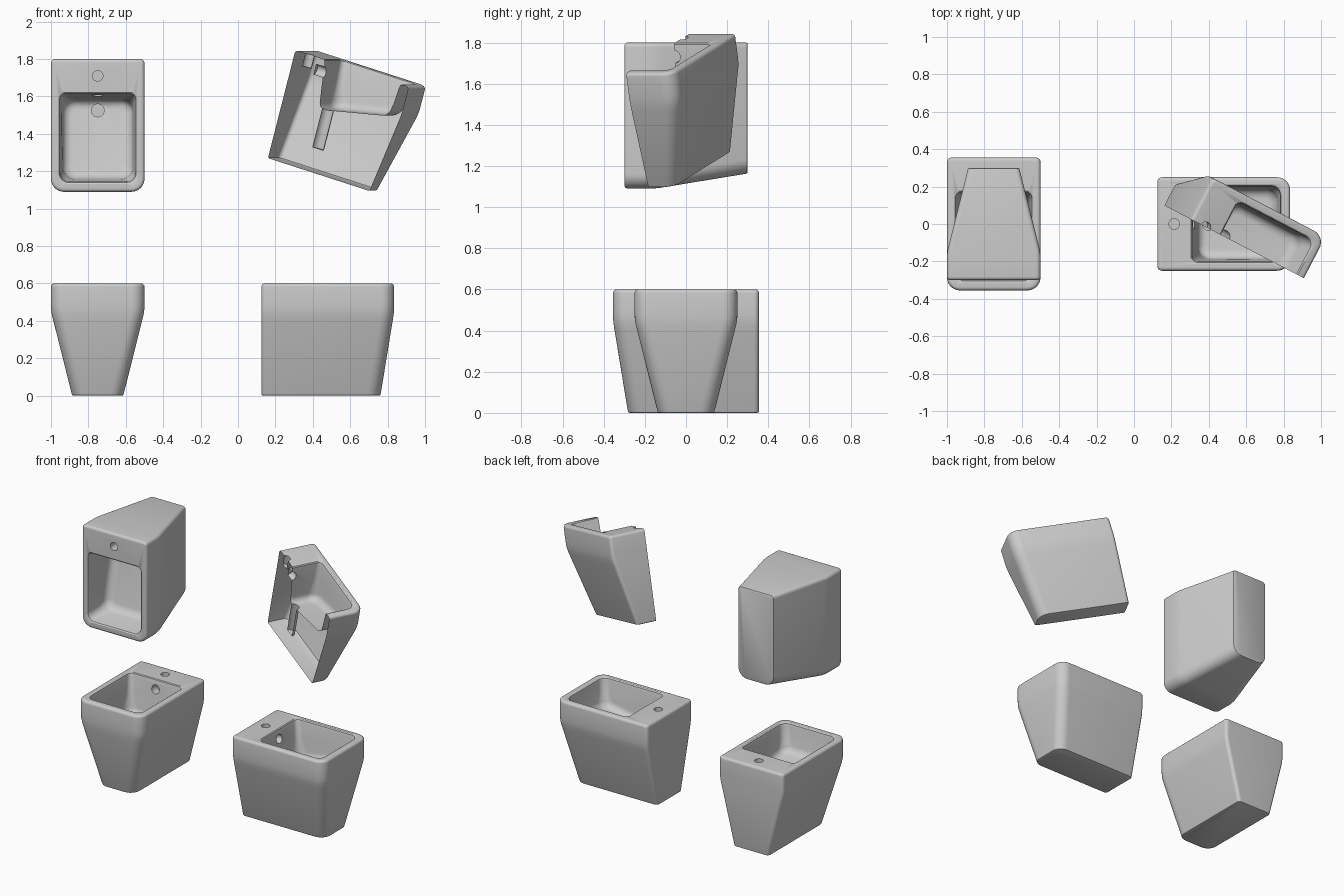
import bpy, bmesh
from math import sin, cos, pi, radians
from mathutils import Matrix, Vector

if "Cube" in bpy.data.objects:
    bpy.data.objects.remove(bpy.data.objects["Cube"])


def ring(hw, yf, yb, rf, rb, z, slope=0.0, n=8):
    """Rounded rectangle in plan, own front and back corner radii, optional slope along y."""
    pts = []
    for cx, cy, r, a0 in ((hw - rb, yb - rb, rb, 0), (-hw + rb, yb - rb, rb, 90),
                          (-hw + rf, yf + rf, rf, 180), (hw - rf, yf + rf, rf, 270)):
        for i in range(n + 1):
            a = radians(a0 + 90 * i / n)
            x, y = cx + r * cos(a), cy + r * sin(a)
            pts.append((x, y, z - slope * y))
    return pts


def loft(name, rings):
    bm = bmesh.new()
    loops = [[bm.verts.new(p) for p in r] for r in rings]
    n = len(loops[0])
    for a, b in zip(loops, loops[1:]):
        for i in range(n):
            bm.faces.new((a[i], a[(i + 1) % n], b[(i + 1) % n], b[i]))
    bm.faces.new(loops[0][::-1])
    bm.faces.new(loops[-1])
    return to_object(name, bm)


def to_object(name, bm):
    bmesh.ops.recalc_face_normals(bm, faces=bm.faces)
    me = bpy.data.meshes.new(name)
    bm.to_mesh(me)
    bm.free()
    ob = bpy.data.objects.new(name, me)
    bpy.context.collection.objects.link(ob)
    return ob


def cylinder(name, r, p, q):
    p, q = Vector(p), Vector(q)
    d = q - p
    m = Matrix.Translation((p + q) / 2) @ d.to_track_quat('Z', 'Y').to_matrix().to_4x4()
    bm = bmesh.new()
    bmesh.ops.create_cone(bm, cap_ends=True, segments=32, radius1=r, radius2=r,
                          depth=d.length, matrix=m)
    return to_object(name, bm)


# outer body: tapered foot, soft bend at z 0.44, upright rim with rounded lip
def body_ring(hw, yf, z, inset=0.0):
    return ring(hw - inset, yf + inset, 0.355 - inset, 0.07 - inset, 0.024 - inset, z)

outer = [body_ring(0.137, -0.281, 0, 0.008), body_ring(0.138, -0.282, 0.003, 0.002),
         body_ring(0.139, -0.283, 0.01), body_ring(0.237, -0.347, 0.40),
         body_ring(0.245, -0.352, 0.432), body_ring(0.249, -0.3545, 0.46),
         body_ring(0.25, -0.355, 0.49)]
R = 0.018
for i in range(6):
    a = pi / 2 * i / 5
    outer.append(body_ring(0.25, -0.355, 0.6 - R + R * sin(a), R * (1 - cos(a))))
body = loft("bidet_body", outer)

# basin cutter: flared lip, steep walls, filleted sloping bottom
basin = [ring(0.220, -0.320, 0.182, 0.05, 0.03, 0.62),
         ring(0.212, -0.312, 0.176, 0.05, 0.03, 0.60),
         ring(0.205, -0.305, 0.170, 0.05, 0.03, 0.595),
         ring(0.201, -0.301, 0.166, 0.05, 0.03, 0.58),
         ring(0.193, -0.293, 0.150, 0.05, 0.04, 0.47, 0.05)]
F = 0.05
for i in range(7):
    a = pi / 2 * i / 6
    k = F * (1 - cos(a))
    basin.append(ring(0.188 - k, -0.288 + k, 0.138 - k, 0.065 - k * 0.6, 0.065 - k * 0.6,
                      0.36 + F * (1 - sin(a)), 0.2))
cutters = [loft("basin_cutter", basin),
           cylinder("tap_hole_cutter", 0.028, (0, 0.265, 0.53), (0, 0.265, 0.63)),
           cylinder("overflow_cutter", 0.03, (0, 0.215, 0.535), (0, 0.10, 0.535)),
           cylinder("drain_cutter", 0.034, (0, 0.08, 0.13), (0, 0.08, 0.42))]
for c in cutters:
    c.hide_render = True
    m = body.modifiers.new(c.name, 'BOOLEAN')
    m.operation, m.solver, m.object = 'DIFFERENCE', 'EXACT', c
dg = bpy.context.evaluated_depsgraph_get()
mesh = bpy.data.meshes.new_from_object(body.evaluated_get(dg))
for o in cutters + [body]:
    bpy.data.objects.remove(o)


def smooth(me):
    me.polygons.foreach_set("use_smooth", [True] * len(me.polygons))
    me.set_sharp_from_angle(angle=radians(32))

# half section: thin shell cut open along the middle
bm = bmesh.new()
bm.from_mesh(mesh)
bmesh.ops.bisect_plane(bm, geom=bm.verts[:] + bm.edges[:] + bm.faces[:], dist=1e-5,
                       plane_co=(0, 0, 0), plane_no=(1, 0, 0), clear_inner=True)
half = bpy.data.meshes.new("bidet_half_section")
bm.to_mesh(half)
bm.free()
smooth(mesh)
smooth(half)


def place(name, me, matrix):
    ob = bpy.data.objects.new(name, me)
    bpy.context.collection.objects.link(ob)
    ob.matrix_world = matrix


T = Matrix.Translation
# three whole bidets: facing front, facing right, tipped to show the top
place("bidet_front", mesh, T((-0.75, 0, 0)))
place("bidet_side", mesh, T((0.48, 0, 0)) @ Matrix.Rotation(pi / 2, 4, 'Z'))
place("bidet_tipped", mesh, T((-0.75, 0.3, 1.445)) @ Matrix.Rotation(pi / 2, 4, 'X'))

# tilted half section
yaw, pitch = radians(27.5), radians(16)
fwd = Vector((cos(pitch) * cos(yaw), -cos(pitch) * sin(yaw), -sin(pitch)))
up = Vector((sin(pitch) * cos(yaw), -sin(pitch) * sin(yaw), cos(pitch)))
rot = Matrix((up.cross(fwd), -fwd, up)).transposed().to_4x4()
place("bidet_section", half, T((0.16, 0.1, 1.27)) @ rot @ T((0, -0.355, 0)))
